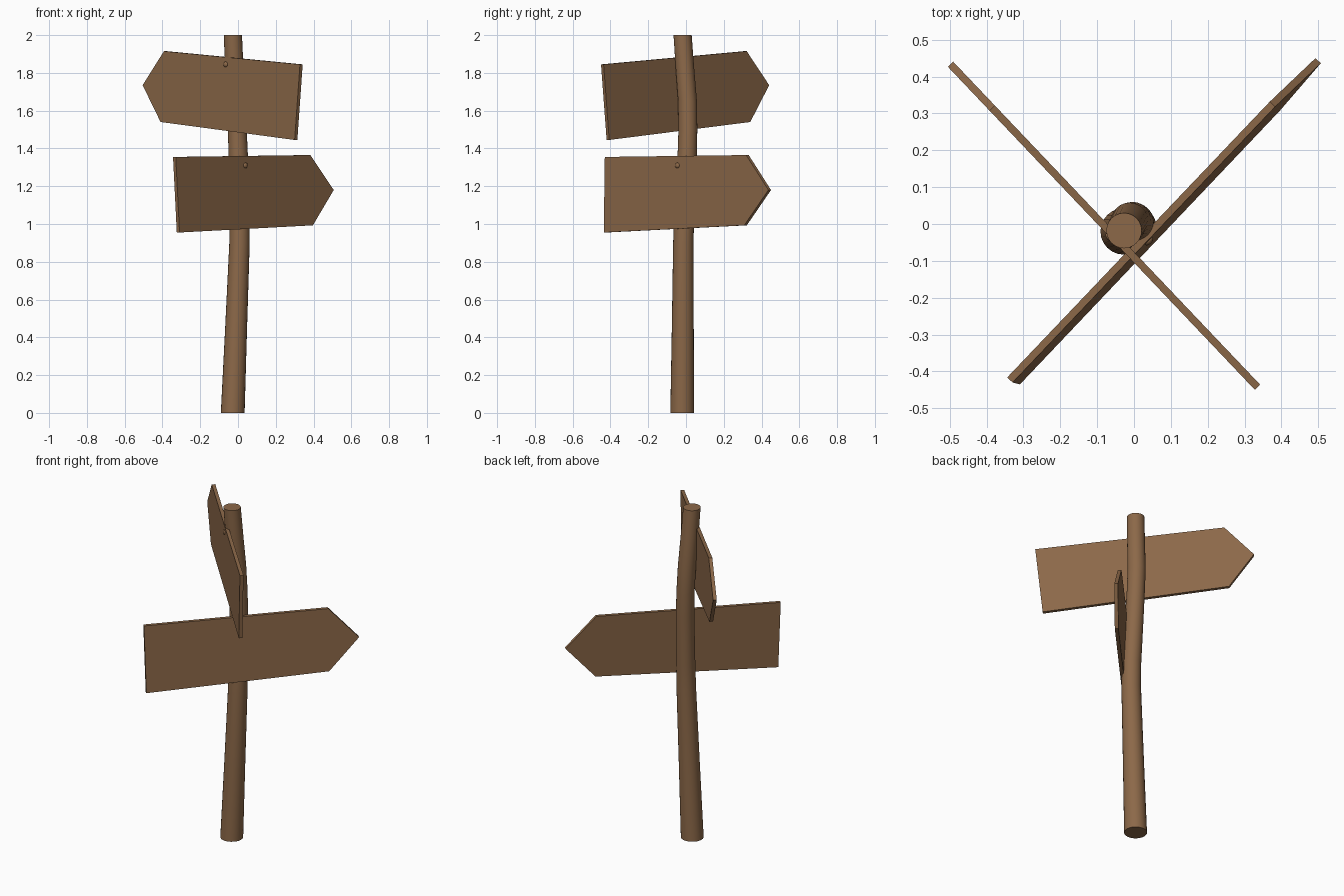
import bpy, bmesh, math
from mathutils import Vector

if "Cube" in bpy.data.objects:
    bpy.data.objects.remove(bpy.data.objects["Cube"])

wood = bpy.data.materials.new("brown wood")
wood.diffuse_color = (0.263, 0.140, 0.066, 1)
wood.use_nodes = True
wood.node_tree.nodes["Principled BSDF"].inputs["Base Color"].default_value = wood.diffuse_color


def finish(name, bm, smooth=False):
    bmesh.ops.recalc_face_normals(bm, faces=bm.faces[:])
    me = bpy.data.meshes.new(name)
    bm.to_mesh(me)
    bm.free()
    me.materials.append(wood)
    ob = bpy.data.objects.new(name, me)
    bpy.context.collection.objects.link(ob)
    if smooth:
        bpy.ops.object.select_all(action='DESELECT')
        ob.select_set(True)
        bpy.context.view_layer.objects.active = ob
        bpy.ops.object.shade_smooth_by_angle(angle=math.radians(40))
    return ob


# Slightly crooked tapering post: (x, y, z, radius) of each ring
rings = [(-.028, -.020, 0, .063), (-.010, -.017, .45, .058), (.008, -.014, .90, .054),
         (.009, -.010, 1.05, .053), (.002, .006, 1.35, .051), (-.004, .010, 1.5, .050),
         (-.012, .008, 1.65, .050), (-.020, -.006, 1.83, .049), (-.027, -.018, 2.0, .048)]
N = 24
bm = bmesh.new()
loops = []
for x, y, z, r in rings:
    loops.append([bm.verts.new((x + r * math.cos(2 * math.pi * i / N),
                                y + r * math.sin(2 * math.pi * i / N), z)) for i in range(N)])
for a, b in zip(loops, loops[1:]):
    for i in range(N):
        j = (i + 1) % N
        bm.faces.new((a[i], a[j], b[j], b[i]))
bm.faces.new(loops[0])
bm.faces.new(loops[-1])
finish("post", bm, True)


# Pointed board with a nail; outline is (distance along board, height)
def sign(label, origin, along, normal, outline, lean, mid, nail, thick=.02):
    o, d, n = (Vector((*v, 0)) for v in (origin, along, normal))

    def place(u, z, off):
        return o + d * u + n * (off + (mid - z) * lean) + Vector((0, 0, z))

    bm = bmesh.new()
    front, back = ([bm.verts.new(place(u, z, s * thick / 2)) for u, z in outline] for s in (1, -1))
    bm.faces.new(front)
    bm.faces.new(back)
    k = len(outline)
    for i in range(k):
        j = (i + 1) % k
        bm.faces.new((front[i], front[j], back[j], back[i]))
    finish(label + "_board", bm)

    # round nail head
    bm = bmesh.new()
    bmesh.ops.create_uvsphere(bm, u_segments=12, v_segments=8, radius=.015)
    bmesh.ops.scale(bm, verts=bm.verts[:], vec=(1, 1, .6))
    ob = finish(label + "_nail", bm, True)
    ob.location = place(*nail, thick / 2)
    ob.rotation_euler = n.to_track_quat('Z', 'Y').to_euler()


sign("upper", (-.083, -.003), (-.689, .725), (-.725, -.689),
     [(-.607, 1.845), (.438, 1.915), (.602, 1.735), (.464, 1.54), (-.566, 1.445)],
     0, 1.7, (-.036, 1.845))
sign("lower", (.085, .008), (.69, .724), (.724, -.69),
     [(-.603, 1.355), (.430, 1.365), (.601, 1.18), (.432, .993), (-.593, .955)],
     .045, 1.18, (-.07, 1.31))
